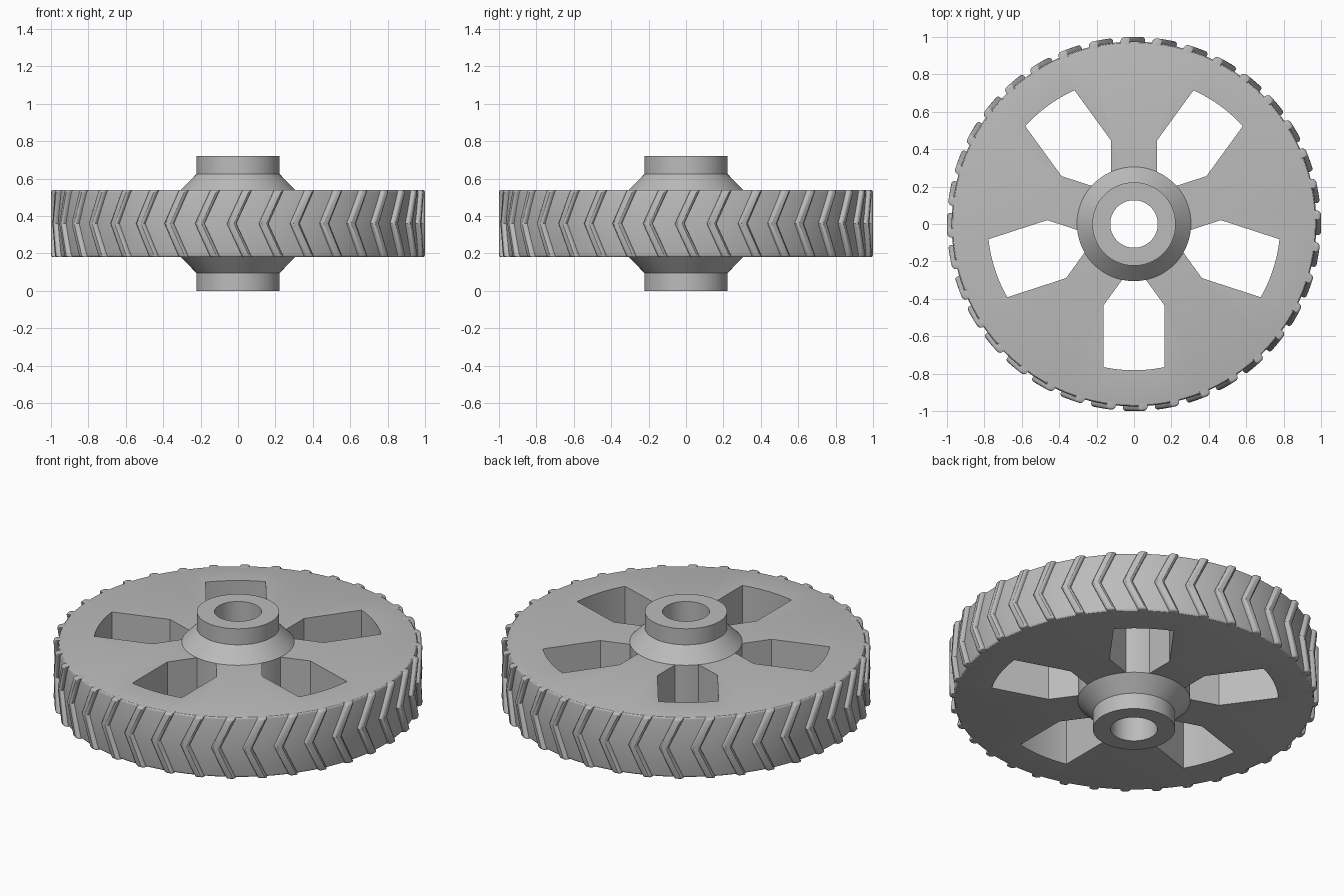
import bpy, bmesh
from math import sin, cos, pi, radians, hypot, atan2

old = bpy.data.objects.get("Cube")
if old:
    bpy.data.objects.remove(old, do_unlink=True)

grey = bpy.data.materials.new("plain grey")
grey.use_nodes = True
COLOUR = (0.5, 0.5, 0.5, 1)
grey.diffuse_color = COLOUR
grey.node_tree.nodes["Principled BSDF"].inputs["Base Color"].default_value = COLOUR

BOTTOM, TOP, MID = 0.18, 0.54, 0.36
BASE_R, OUTER_R, ROUND = 0.975, 1.0, 0.013
LUGS, WINDOWS = 36, 5


def finish(bm, name):
    bmesh.ops.recalc_face_normals(bm, faces=bm.faces)
    mesh = bpy.data.meshes.new(name)
    bm.to_mesh(mesh)
    bm.free()
    mesh.materials.append(grey)
    ob = bpy.data.objects.new(name, mesh)
    bpy.context.collection.objects.link(ob)
    return ob


def select(ob):
    bpy.ops.object.select_all(action='DESELECT')
    ob.select_set(True)
    bpy.context.view_layer.objects.active = ob


def smooth(ob, angle=30):
    select(ob)
    bpy.ops.object.shade_smooth_by_angle(angle=radians(angle))


def lathe(name, profile, steps=180):
    """Spin a closed (radius, height) profile around the z axis."""
    bm = bmesh.new()
    rings = [[bm.verts.new((r * cos(2 * pi * i / steps), r * sin(2 * pi * i / steps), z))
              for r, z in profile] for i in range(steps)]
    n = len(profile)
    for i in range(steps):
        a, b = rings[i], rings[(i + 1) % steps]
        for j in range(n):
            k = (j + 1) % n
            bm.faces.new((a[j], b[j], b[k], a[k]))
    return finish(bm, name)


# Rounded edge shared by the rim and the lugs: (height, radial drop)
lower = [(BOTTOM + ROUND * (1 - sin(t)), ROUND * (1 - cos(t)))
         for t in (pi / 2, pi / 3, pi / 6, 0)]
upper = [(2 * MID - z, d) for z, d in reversed(lower)]

# Wheel disc with rounded rim
disc = lathe("wheel_disc", [(0.2, BOTTOM)] + [(BASE_R - d, z) for z, d in lower + upper]
             + [(0.2, TOP)])

# Window cutters: parallel-sided slot, outer arc, pointed towards the hub
HALF, SHOULDER, TIP, ARC_R = 0.163, 0.435, 0.211, 0.782
half_angle = atan2(HALF, hypot(ARC_R, 0) * 0.978)
arc = [half_angle * (1 - i / 6) for i in range(13)]
outline = [(TIP, 0), (SHOULDER, HALF)] + [(ARC_R * cos(a), ARC_R * sin(a)) for a in arc]
outline.append((SHOULDER, -HALF))
bm = bmesh.new()
for w in range(WINDOWS):
    a = -pi / 2 + 2 * pi * w / WINDOWS
    face = bm.faces.new([bm.verts.new((x * cos(a) - y * sin(a), x * sin(a) + y * cos(a), 0))
                         for x, y in outline])
    top = bmesh.ops.extrude_face_region(bm, geom=[face])["geom"]
    bmesh.ops.translate(bm, vec=(0, 0, 0.8), verts=[v for v in top if isinstance(v, bmesh.types.BMVert)])
cutter = finish(bm, "window_cutter")
cutter.hide_render = True
cut = disc.modifiers.new("windows", 'BOOLEAN')
cut.operation, cut.solver, cut.object = 'DIFFERENCE', 'EXACT', cutter
select(disc)
bpy.ops.object.modifier_apply(modifier=cut.name)
bpy.data.objects.remove(cutter, do_unlink=True)
smooth(disc)

# Hub: bored sleeve with a sloped collar on both sides
BORE, SLEEVE, COLLAR = 0.127, 0.223, 0.305
half_hub = [(BORE, 0), (SLEEVE, 0), (SLEEVE, 0.096), (COLLAR, BOTTOM)]
smooth(lathe("hub", half_hub + [(r, 2 * MID - z) for r, z in reversed(half_hub)]))

# Tread: chevron lugs with rounded shoulders, lofted from bottom to top
section = [(-0.026, -0.02), (-0.025, 0.013), (-0.021, 0.02), (-0.013, OUTER_R - BASE_R),
           (0.013, OUTER_R - BASE_R), (0.021, 0.02), (0.025, 0.013), (0.026, -0.02)]
APEX, SWEEP = -0.035, 0.085
bm = bmesh.new()
for lug in range(LUGS):
    rows = []
    for z, drop in lower + [(MID, 0)] + upper:
        shift = APEX + SWEEP * abs(z - MID) / (TOP - MID)
        row = []
        for across, rise in section:
            a = -pi / 2 + 2 * pi * lug / LUGS + shift + across
            r = BASE_R + rise - drop
            row.append(bm.verts.new((r * cos(a), r * sin(a), z)))
        rows.append(row)
    for p, q in zip(rows, rows[1:]):
        for j in range(len(section)):
            k = (j + 1) % len(section)
            bm.faces.new((p[j], p[k], q[k], q[j]))
    bm.faces.new(rows[0])
    bm.faces.new(rows[-1])
smooth(finish(bm, "tread_lugs"), 35)
